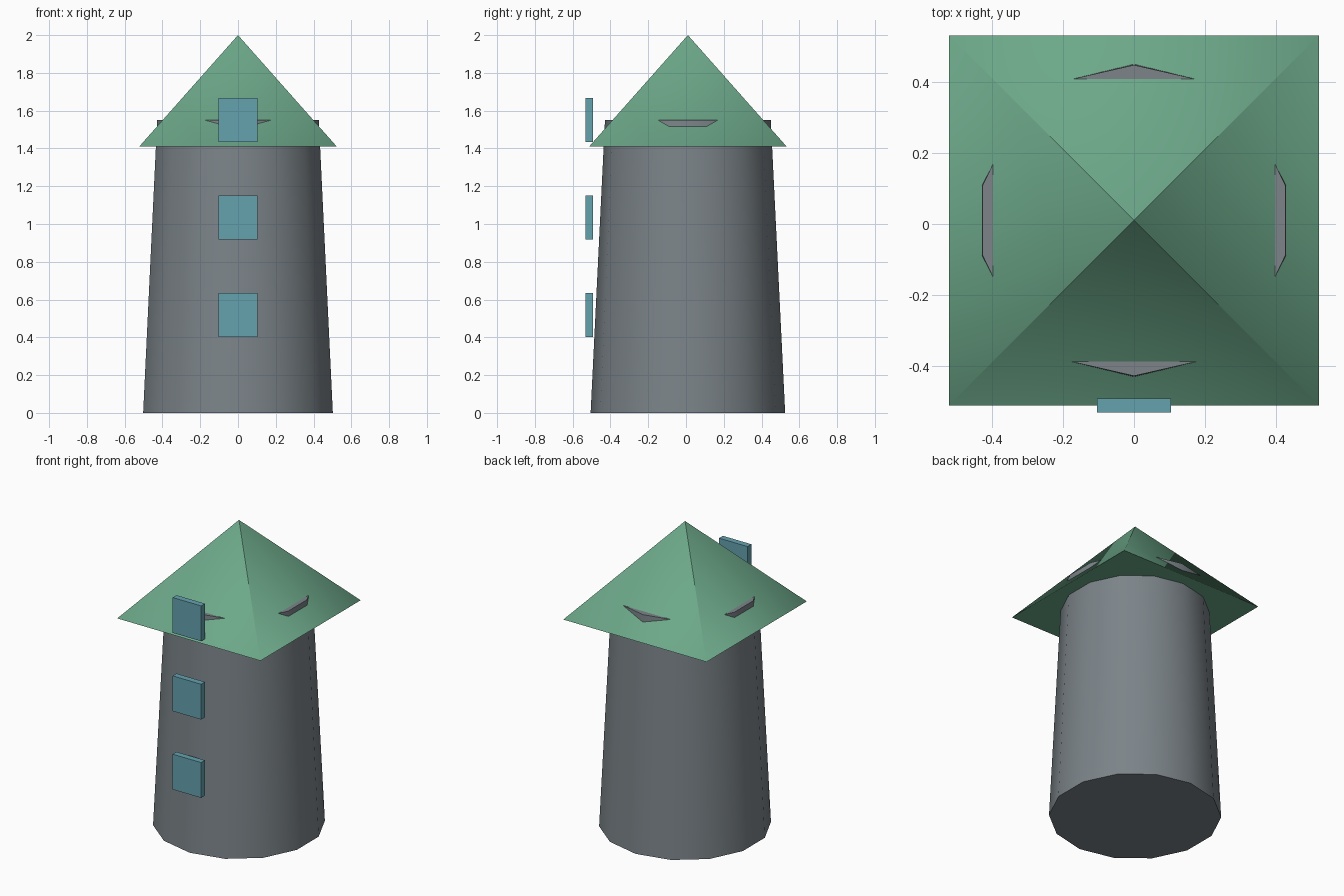
import bpy, math
from mathutils import Matrix, Vector

if "Cube" in bpy.data.objects:
    bpy.data.objects.remove(bpy.data.objects["Cube"])

CY = 0.01  # tower and roof axis in y


def paint(obj, name, rgb):
    mat = bpy.data.materials.get(name) or bpy.data.materials.new(name)
    mat.diffuse_color = (*rgb, 1)
    mat.use_nodes = True
    mat.node_tree.nodes["Principled BSDF"].inputs["Base Color"].default_value = mat.diffuse_color
    obj.data.materials.append(mat)


def cone(name, sides, r1, r2, z0, z1):
    bpy.ops.mesh.primitive_cone_add(vertices=sides, radius1=r1, radius2=r2,
                                    depth=z1 - z0, location=(0, CY, (z0 + z1) / 2))
    obj = bpy.context.object
    obj.name = name
    return obj


# Tapered 14-sided tower, its top corners poking through the roof
tower = cone("tower", 14, 0.515, 0.439, 0, 1.55)
bpy.ops.object.shade_smooth_by_angle(angle=math.radians(40))
paint(tower, "stone", (0.20, 0.23, 0.25))

# Square pyramid roof: crisp at the peak, softened toward the corners
roof = cone("roof", 4, 0.523 * math.sqrt(2), 0, 1.41, 2.0)
me = roof.data
me.transform(Matrix.Rotation(math.radians(45), 4, 'Z'))
bpy.ops.object.shade_smooth()
normals = [None] * len(me.loops)
for p in me.polygons:
    for li in p.loop_indices:
        co = me.vertices[me.loops[li].vertex_index].co
        n = p.normal.copy()
        if n.z > 0 and co.z < 0:
            side = abs(p.normal.x) + abs(p.normal.y)
            n = Vector((math.copysign(side / 2, co.x), math.copysign(side / 2, co.y), n.z))
        normals[li] = n.normalized()
me.normals_split_custom_set(normals)
paint(roof, "roof_green", (0.15, 0.39, 0.25))

# Three window panels stacked up the front
for i in range(3):
    bpy.ops.mesh.primitive_cube_add(size=1, location=(0, -0.513, 0.517 + 0.517 * i))
    win = bpy.context.object
    win.name = f"window_{i + 1}"
    win.scale = (0.208, 0.04, 0.233)
    bpy.ops.object.transform_apply(location=False, rotation=False, scale=True)
    paint(win, "window_blue", (0.13, 0.36, 0.43))
